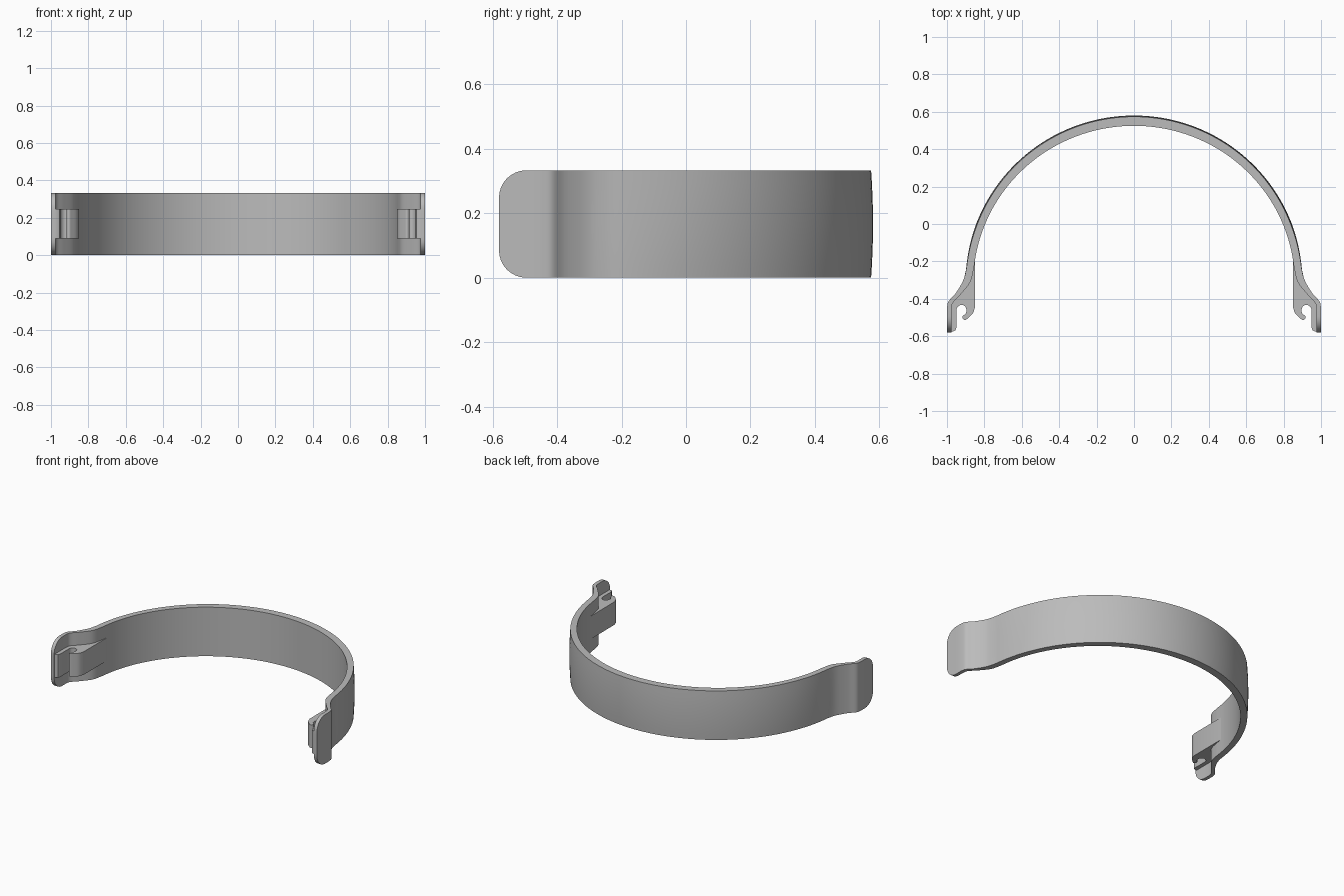
import bpy, bmesh, math
from mathutils import Vector

cube = bpy.data.objects.get("Cube")
if cube:
    bpy.data.objects.remove(cube)

HEIGHT, END_Y, CORNER, CROWN = 0.333, -0.58, 0.085, 0.006
CENTRE_Y = -0.32

grey = bpy.data.materials.new("plain_grey")
grey.use_nodes = True
grey.diffuse_color = (0.5, 0.5, 0.5, 1)
grey.node_tree.nodes["Principled BSDF"].inputs["Base Color"].default_value = (0.5, 0.5, 0.5, 1)


def smooth_path(points, steps=5):
    """Catmull-Rom curve through the points."""
    p = [Vector(q) for q in points]
    p = [2 * p[0] - p[1]] + p + [2 * p[-1] - p[-2]]
    out = []
    for a, b, c, d in zip(p, p[1:], p[2:], p[3:]):
        for i in range(steps):
            t = i / steps
            out.append(0.5 * (2 * b + (c - a) * t + (2 * a - 5 * b + 4 * c - d) * t**2
                              + (3 * b - a - 3 * c + d) * t**3))
    return out + [p[-2]]


def finish(bm, name):
    bmesh.ops.recalc_face_normals(bm, faces=bm.faces)
    mesh = bpy.data.meshes.new(name)
    bm.to_mesh(mesh)
    bm.free()
    obj = bpy.data.objects.new(name, mesh)
    mesh.materials.append(grey)
    bpy.context.collection.objects.link(obj)
    bpy.ops.object.select_all(action="DESELECT")
    obj.select_set(True)
    bpy.context.view_layer.objects.active = obj
    bpy.ops.object.shade_smooth_by_angle(angle=math.radians(32))


def arc(rx, ry, last_y, count=44):
    """Quarter of the hoop, from the back centre to the side."""
    end = math.acos((last_y - CENTRE_Y) / ry)
    return [Vector((rx * math.sin(end * i / count), CENTRE_Y + ry * math.cos(end * i / count)))
            for i in range(count + 1)]


# Half section of the band: hoop, flared shoulder, straight tab
tab_y = [-0.495 - CORNER * math.sin(math.pi / 2 * i / 8) for i in range(9)]
outer = arc(0.9, 0.9 - CROWN / 2, -0.2)[:-1] + smooth_path(
    [(0.892, -0.2), (0.9, -0.255), (0.917, -0.31), (0.957, -0.375), (0.992, -0.414), (1, -0.45)])
inner = arc(0.86, 0.845, -0.2)[:-1] + smooth_path(
    [(0.851, -0.2), (0.86, -0.255), (0.878, -0.315), (0.932, -0.382), (0.969, -0.422), (0.976, -0.455)])
outer += [Vector((1, y)) for y in tab_y]
inner += [Vector((0.976, y)) for y in tab_y]


def both_sides(half):
    return [Vector((-p.x, p.y)) for p in reversed(half[1:])] + half


def column(bm, p, levels, crowned):
    """Vertical row of vertices, shortened where the tab corner is rounded."""
    d = min(CORNER, max(0, -0.495 - p.y))
    margin = CORNER - math.sqrt(max(0, CORNER**2 - d**2))
    out = (p - Vector((0, CENTRE_Y))).normalized()
    fade = min(1, max(0, (p.y + 0.3) / 0.3)) if crowned else 0
    verts = []
    for i in range(levels):
        t = i / (levels - 1)
        q = p + out * CROWN * fade * (0.5 - (2 * t - 1) ** 2)
        verts.append(bm.verts.new((q.x, q.y, margin + t * (HEIGHT - 2 * margin))))
    return verts


# Band
bm = bmesh.new()
LEVELS = 9
rings = []
for o, i in zip(both_sides(outer), both_sides(inner)):
    rings.append(column(bm, o, LEVELS, True) + column(bm, i, LEVELS, False)[::-1])
size = 2 * LEVELS
for a, b in zip(rings, rings[1:]):
    for k in range(size):
        n = (k + 1) % size
        bm.faces.new((a[k], b[k], b[n], a[n]))
for ring in (rings[0], rings[-1]):
    for k in range(LEVELS - 1):
        bm.faces.new((ring[k], ring[k + 1], ring[size - 2 - k], ring[size - 1 - k]))
finish(bm, "band")

# Catch hooks inside each end: wedge, curled lip, slot and leg
hook_back = [(0.862, -0.17), (0.872, -0.24), (0.895, -0.31), (0.944, -0.38), (0.984, -0.42), (0.988, -0.46)]
hook_front = [(0.949, -0.553), (0.949, -0.465), (0.942, -0.442), (0.922, -0.432), (0.902, -0.442),
              (0.896, -0.462), (0.901, -0.48), (0.914, -0.49), (0.917, -0.503), (0.904, -0.514),
              (0.888, -0.504), (0.862, -0.478), (0.85, -0.445)]
leg_tip = [(0.988, -0.574), (0.966, -0.574), (0.955, -0.568)]
outline = (smooth_path(hook_back) + [Vector(p) for p in leg_tip]
           + smooth_path(hook_front, 4) + [Vector((0.849, -0.17))])
for side, name in ((1, "left_hook"), (-1, "right_hook")):
    bm = bmesh.new()
    face = bm.faces.new([bm.verts.new((side * p.x, p.y, 0.09)) for p in outline])
    new = bmesh.ops.extrude_face_region(bm, geom=[face], use_keep_orig=True)["geom"]
    bmesh.ops.translate(bm, vec=(0, 0, 0.156), verts=[v for v in new if isinstance(v, bmesh.types.BMVert)])
    bmesh.ops.recalc_face_normals(bm, faces=bm.faces)
    bmesh.ops.triangulate(bm, faces=[f for f in bm.faces if len(f.verts) > 4])
    finish(bm, name)
